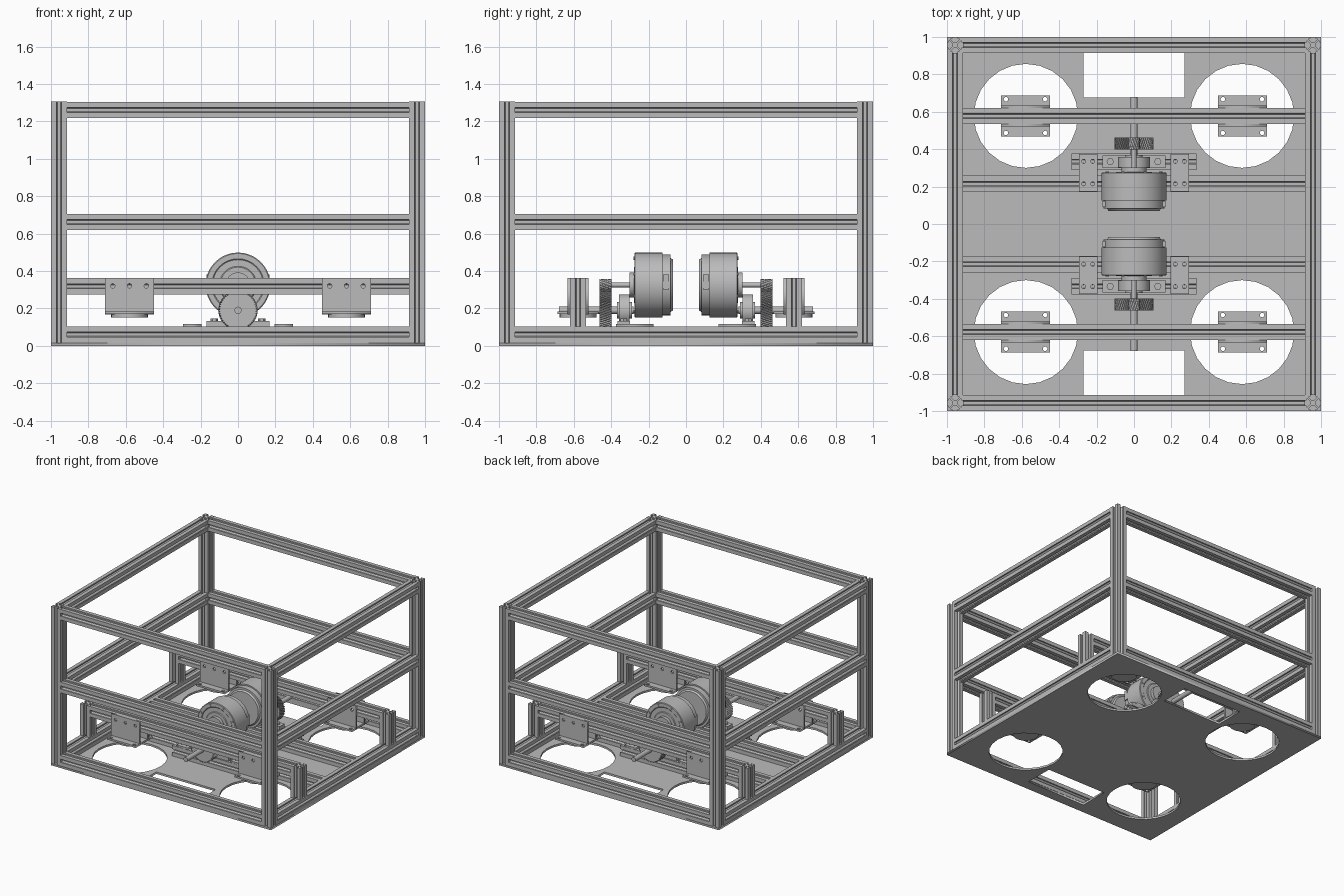
import bpy, bmesh, math
from mathutils import Matrix, Vector

if "Cube" in bpy.data.objects:
    bpy.data.objects.remove(bpy.data.objects["Cube"])

grey = bpy.data.materials.new("brushed_grey")
grey.use_nodes = True
GREY = (0.5, 0.5, 0.5, 1)
grey.diffuse_color = GREY
grey.node_tree.nodes["Principled BSDF"].inputs["Base Color"].default_value = GREY

AXES = {"x": Matrix(((0, 0, 1), (1, 0, 0), (0, 1, 0))),
        "y": Matrix(((1, 0, 0), (0, 0, 1), (0, -1, 0))).inverted().transposed(),
        "z": Matrix.Identity(3)}
AXES["y"] = Matrix(((0, 1, 0), (0, 0, 1), (1, 0, 0)))


def finish(bm, name, smooth=False):
    bmesh.ops.recalc_face_normals(bm, faces=bm.faces)
    mesh = bpy.data.meshes.new(name)
    bm.to_mesh(mesh)
    bm.free()
    mesh.materials.append(grey)
    obj = bpy.data.objects.new(name, mesh)
    bpy.context.collection.objects.link(obj)
    if smooth:
        bpy.ops.object.select_all(action="DESELECT")
        obj.select_set(True)
        bpy.context.view_layer.objects.active = obj
        bpy.ops.object.shade_smooth_by_angle(angle=math.radians(30))
    return obj


def loft(name, sections, axis, centre, smooth=False):
    """Join rings of (u, v, along) points into a capped solid."""
    bm = bmesh.new()
    place = AXES[axis]
    rings = [[bm.verts.new(place @ Vector(p) + Vector(centre)) for p in ring]
             for ring in sections]
    for a, b in zip(rings, rings[1:]):
        for i in range(len(a)):
            j = (i + 1) % len(a)
            bm.faces.new((a[i], a[j], b[j], b[i]))
    bm.faces.new(rings[0])
    bm.faces.new(rings[-1])
    return finish(bm, name, smooth)


def circle(r, n, cx=0, cy=0):
    return [(cx + r * math.cos(math.tau * i / n), cy + r * math.sin(math.tau * i / n))
            for i in range(n)]


def lathe(name, profile, centre, axis="y", n=48):
    return loft(name, [[(u, v, d) for u, v in circle(r, n)] for d, r in profile],
                axis, centre, True)


def box(name, x, y, z):
    bm = bmesh.new()
    bmesh.ops.create_cube(bm, size=1)
    for v in bm.verts:
        v.co = [lo + (c + 0.5) * (hi - lo) for c, (lo, hi) in zip(v.co, (x, y, z))]
    return finish(bm, name)


def rect(x0, x1, y0, y1):
    return [(x0, y0), (x1, y0), (x1, y1), (x0, y1)]


def plate(name, outlines, thickness, centre, upright=False):
    """Flat plate: the first outline is the edge, the rest are holes."""
    curve = bpy.data.curves.new(name, "CURVE")
    curve.dimensions = "2D"
    curve.fill_mode = "BOTH"
    curve.extrude = thickness / 2
    for pts in outlines:
        spline = curve.splines.new("POLY")
        spline.points.add(len(pts) - 1)
        for p, (x, y) in zip(spline.points, pts):
            p.co = (x, y, 0, 1)
        spline.use_cyclic_u = True
    tmp = bpy.data.objects.new(name + "_outline", curve)
    bpy.context.collection.objects.link(tmp)
    mesh = bpy.data.meshes.new_from_object(
        tmp.evaluated_get(bpy.context.evaluated_depsgraph_get()))
    bpy.data.objects.remove(tmp)
    bm = bmesh.new()
    bm.from_mesh(mesh)
    bmesh.ops.remove_doubles(bm, verts=bm.verts, dist=1e-5)
    turn = Matrix.Rotation(math.pi / 2 if upright else 0, 4, "X")
    bm.transform(Matrix.Translation(centre) @ turn)
    return finish(bm, name)


# Slotted aluminium extrusion section
H = 0.0435
half = [(0.016, 0.008), (0.029, 0.021), (0.034, 0.021), (0.034, 0.013), (H, 0.013), (H, H)]
quarter = half + [(v, u) for u, v in half[-2::-1]]
SECTION = []
for k in range(4):
    for u, v in quarter:
        for _ in range(k):
            u, v = -v, u
        SECTION.append((u, v))


def extrusion(name, axis, centre, start, end):
    loft(name, [[(u, v, d) for u, v in SECTION] for d in (start, end)], axis, centre)


def gear(name, r, teeth, y0, y1, z, twist):
    """Helical gear along y."""
    sections = []
    for k in range(5):
        t = k / 4
        ring = []
        for i in range(teeth * 4):
            a = math.tau * (i / 4 / teeth) + twist * t
            rr = r if i % 4 < 2 else r * 0.92
            ring.append((rr * math.cos(a), rr * math.sin(a), y0 + (y1 - y0) * t))
        sections.append(ring)
    loft(name, sections, "y", (0, 0, z))


# Base plate with four wheel openings and two end openings
E = 1 - H
INNER = 1 - 2 * H
holes = [circle(0.278, 24, sx * 0.578, sy * 0.578) for sx in (-1, 1) for sy in (-1, 1)]
holes += [rect(-0.27, 0.27, *sorted((s * 0.675, s * 0.915))) for s in (-1, 1)]
plate("base_plate", [rect(-1, 1, -1, 1)] + holes, 0.016, (0, 0, 0.008))

# Outer frame
LOW = 0.016 + H
for s in (-1, 1):
    for t in (-1, 1):
        extrusion("corner_post", "z", (s * E, t * E, 0), 0.016, 1.305)
    for z in (LOW, 0.662, 1.26):
        extrusion("cross_rail", "x", (0, s * E, z), -INNER, INNER)
        extrusion("side_rail", "y", (s * E, 0, z), -INNER, INNER)

TOP = LOW + H
SHAFT_Z = 0.19
MOTOR_Z = 0.325
for s in (-1, 1):
    # Floor rails and raised wheel rail
    extrusion("floor_rail", "x", (0, s * 0.215, LOW), -INNER, INNER)
    extrusion("bearing_rail", "x", (0, s * 0.333, LOW), -0.335, 0.335)
    yr = s * 0.577
    extrusion("wheel_rail", "x", (0, yr, 0.318), -INNER, INNER)

    for t in (-1, 1):
        extrusion("wheel_rail_post", "z", (t * E, yr, 0), TOP, 0.362)
        # Wheel brackets
        xc = t * 0.58
        for side in (-1, 1):
            bolts = [circle(0.012, 12, dx, 0.055) for dx in (-0.09, 0, 0.09)]
            plate("bracket_side", [rect(-0.13, 0.13, -0.097, 0.097)] + bolts, 0.013,
                  (xc, yr + side * (H + 0.0065), 0.265), True)
        corners = [circle(0.012, 12, a * 0.105, b * 0.09) for a in (-1, 1) for b in (-1, 1)]
        plate("bracket_flange", [rect(-0.13, 0.13, -0.11, 0.11)] + corners, 0.015,
              (xc, yr, 0.176))
        lathe("bracket_pad", [(0.15, 0.098), (0.169, 0.098)], (xc, yr, 0), "z", 32)
        # Plates tying the floor rails together
        ties = [circle(0.011, 12, a * 0.024, b) for a in (-1, 1) for b in (-0.06, 0.06)]
        plate("tie_plate", [rect(-0.05, 0.05, -0.1, 0.1)] + ties, 0.013,
              (t * 0.245, s * 0.275, TOP + 0.0065))
        # Bearing foot bolts
        lathe("foot_bolt", [(TOP, 0.02), (0.147, 0.02)], (t * 0.127, s * 0.333, 0), "z", 6)

    # Pillow block bearing
    box("bearing_foot", (-0.168, 0.168), sorted((s * 0.3, s * 0.366)), (TOP, 0.132))
    lathe("bearing_housing", [(s * 0.302, 0.085), (s * 0.357, 0.085)], (0, 0, SHAFT_Z))
    lathe("bearing_collar", [(s * 0.29, 0.045), (s * 0.37, 0.045)], (0, 0, SHAFT_Z))

    # Driven axle and gears
    lathe("axle", [(s * 0.28, 0.019), (s * 0.68, 0.019)], (0, 0, SHAFT_Z), n=24)
    gear("driven_gear", 0.105, 48, s * 0.397, s * 0.463, SHAFT_Z, 0.25)
    gear("pinion", 0.031, 14, s * 0.397, s * 0.463, MOTOR_Z, -0.8)
    lathe("motor_shaft", [(s * 0.27, 0.013), (s * 0.463, 0.013)], (0, 0, MOTOR_Z), n=24)

    # Motor body with stepped ends
    profile = [(0.07, 0.05), (0.07, 0.135), (0.082, 0.145), (0.082, 0.162), (0.125, 0.162),
               (0.125, 0.173), (0.272, 0.173), (0.276, 0.168), (0.276, 0.14), (0.272, 0.135),
               (0.272, 0.1), (0.277, 0.095), (0.277, 0.067), (0.303, 0.067), (0.303, 0.03)]
    lathe("motor_body", [(s * d, r) for d, r in profile], (0, 0, MOTOR_Z), n=64)
    for k in range(8):
        a = math.tau * (k + 0.5) / 8
        lathe("motor_bolt", [(s * 0.27, 0.009), (s * 0.281, 0.009)],
              (0.154 * math.cos(a), 0, MOTOR_Z + 0.154 * math.sin(a)), n=12)
    for t in (-1, 1):
        box("motor_terminal", sorted((t * 0.14, t * 0.169)), sorted((s * 0.09, s * 0.122)),
            (0.3, 0.38))
